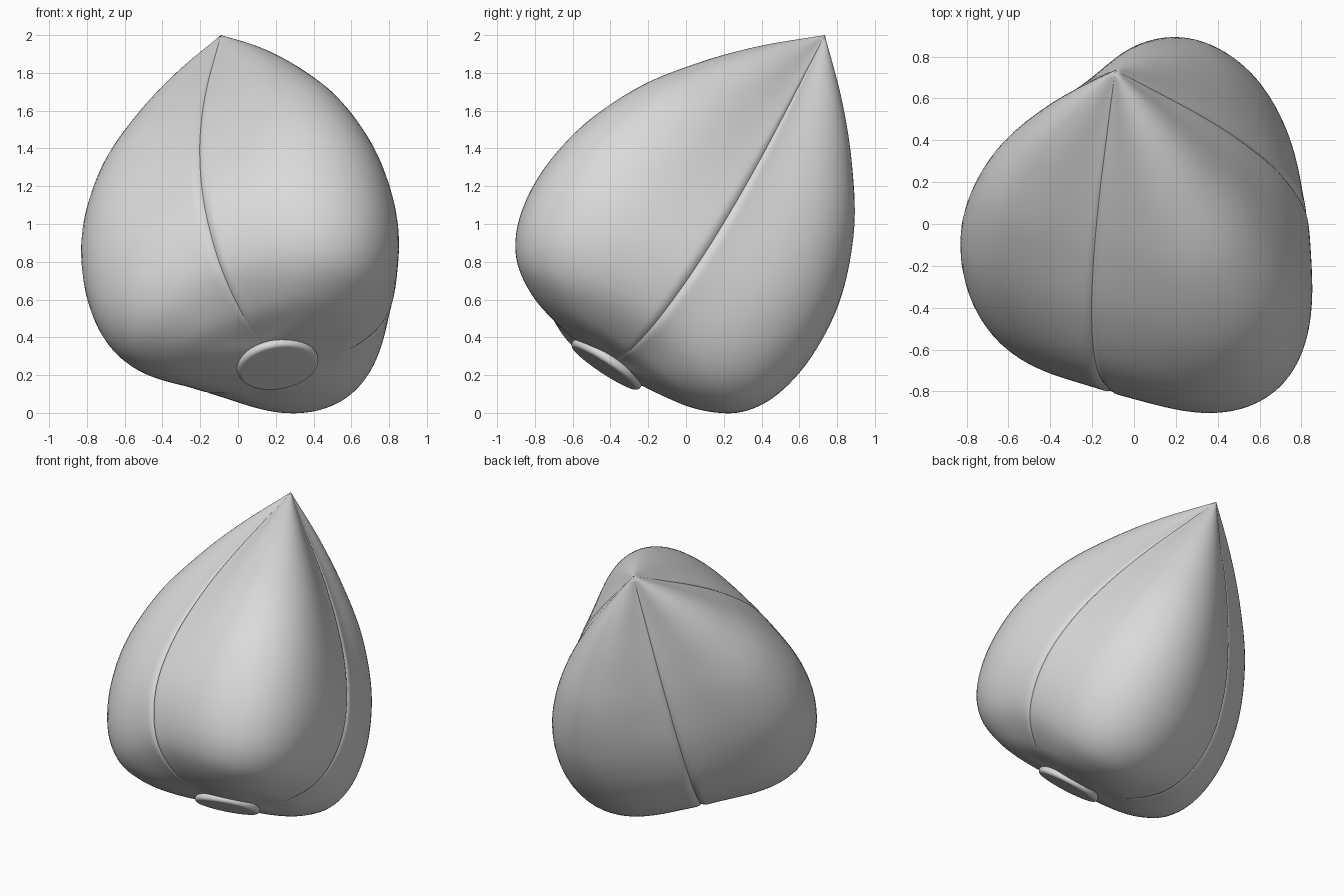
import bpy, bmesh, math
from mathutils import Vector, Matrix

cube = bpy.data.objects.get("Cube")
if cube:
    bpy.data.objects.remove(cube, do_unlink=True)

grey = bpy.data.materials.new("light_grey")
grey.use_nodes = True
grey.diffuse_color = (0.7, 0.7, 0.7, 1)
grey.node_tree.nodes["Principled BSDF"].inputs["Base Color"].default_value = (0.7, 0.7, 0.7, 1)

# Tilted bud axis from the stem disc to the tip
base = Vector((0.21, -0.42, 0.257))
tip = Vector((-0.09, 0.735, 2.0))
axis = (tip - base).normalized()
side = (Vector((1, 0, 0)) - axis * axis.x).normalized()
back = axis.cross(side)
length = (tip - base).length

# Lengthwise profiles (distance along axis, radius) at the seams and lobe crests
SEAM = [(0, .1), (.03, .24), (.085, .45), (.235, .65), (.45, .75), (.7, .765),
        (1, .69), (1.3, .55), (1.58, .38), (1.85, .19), (length, 0)]
CREST = [(0, .1), (.02, .4), (.065, .62), (.16, .8), (.34, .915), (.62, .96),
         (.95, .92), (1.3, .77), (1.6, .545), (1.86, .295), (length, 0)]
ROWS, COLS = 70, 56


def spline(points, s):
    """Catmull-Rom point at s in 0..1"""
    pts = [Vector(p) for p in points]
    pts = [2 * pts[0] - pts[1]] + pts + [2 * pts[-1] - pts[-2]]
    f = s * (len(points) - 1)
    i = min(int(f), len(points) - 2)
    k = f - i
    a, b, c, d = pts[i:i + 4]
    return b + 0.5 * k * (c - a + k * (2 * a - 5 * b + 4 * c - d + k * (3 * (b - c) + d - a)))


def petal(name, start, peak, end, size, seam_sizes, powers):
    """One third of the bud: flat flanks beside the seams, a rounded corner at the peak"""
    bm = bmesh.new()
    grid = []
    for j in range(ROWS + 1):
        s = j / ROWS
        seam, crest = spline(SEAM, s), spline(CREST, s)
        row = []
        for i in range(COLS + 1):
            # columns gather towards the seams
            u = math.sin(math.pi / 2 * (2 * i / COLS - 1))
            half = 0 if u < 0 else 1
            edge = (start, end)[half]
            angle = math.radians(peak + (edge - peak) * abs(u))
            full = math.cos(math.pi / 2 * u) ** (2 * powers[half])
            t = seam.x + (crest.x - seam.x) * full
            low = seam.y * seam_sizes[half]
            r = low + (crest.y * size - low) * full
            # petal edge rolls into the seam
            r *= 1 - 0.025 * max(0, (abs(u) - 0.94) / 0.06) ** 2
            p = base + axis * t + (side * math.cos(angle) + back * math.sin(angle)) * max(r, 0)
            row.append(bm.verts.new(p))
        grid.append(row)
    for low_row, high_row in zip(grid, grid[1:]):
        for i in range(COLS):
            bm.faces.new((low_row[i], low_row[i + 1], high_row[i + 1], high_row[i]))
    bmesh.ops.remove_doubles(bm, verts=bm.verts, dist=1e-5)
    finish(bm, name)


def finish(bm, name):
    for f in bm.faces:
        f.smooth = True
    mesh = bpy.data.meshes.new(name)
    bm.to_mesh(mesh)
    bm.free()
    mesh.materials.append(grey)
    obj = bpy.data.objects.new(name, mesh)
    bpy.context.collection.objects.link(obj)


# Three swollen petals meeting in creased seams
petal("back_petal", 9, 67, 127, 0.955, (0.93, 0.98), (1.1, 1.15))
petal("left_petal", 127, 187, 246, 0.99, (0.98, 1), (1.25, 1.15))
petal("front_petal", 246, 304, 369, 0.96, (1, 0.93), (1.15, 1.4))

# Rounded stem disc closing the base
bm = bmesh.new()
bmesh.ops.create_cone(bm, cap_ends=True, segments=64, radius1=0.217, radius2=0.217, depth=0.05)
rims = [e for e in bm.edges if abs(e.verts[0].co.z - e.verts[1].co.z) < 1e-4]
bmesh.ops.bevel(bm, geom=rims, offset=0.023, segments=5, profile=0.5, affect='EDGES')
turn = Matrix((side, back, axis)).transposed().to_4x4()
bm.transform(Matrix.Translation(base) @ turn)
finish(bm, "stem_disc")
